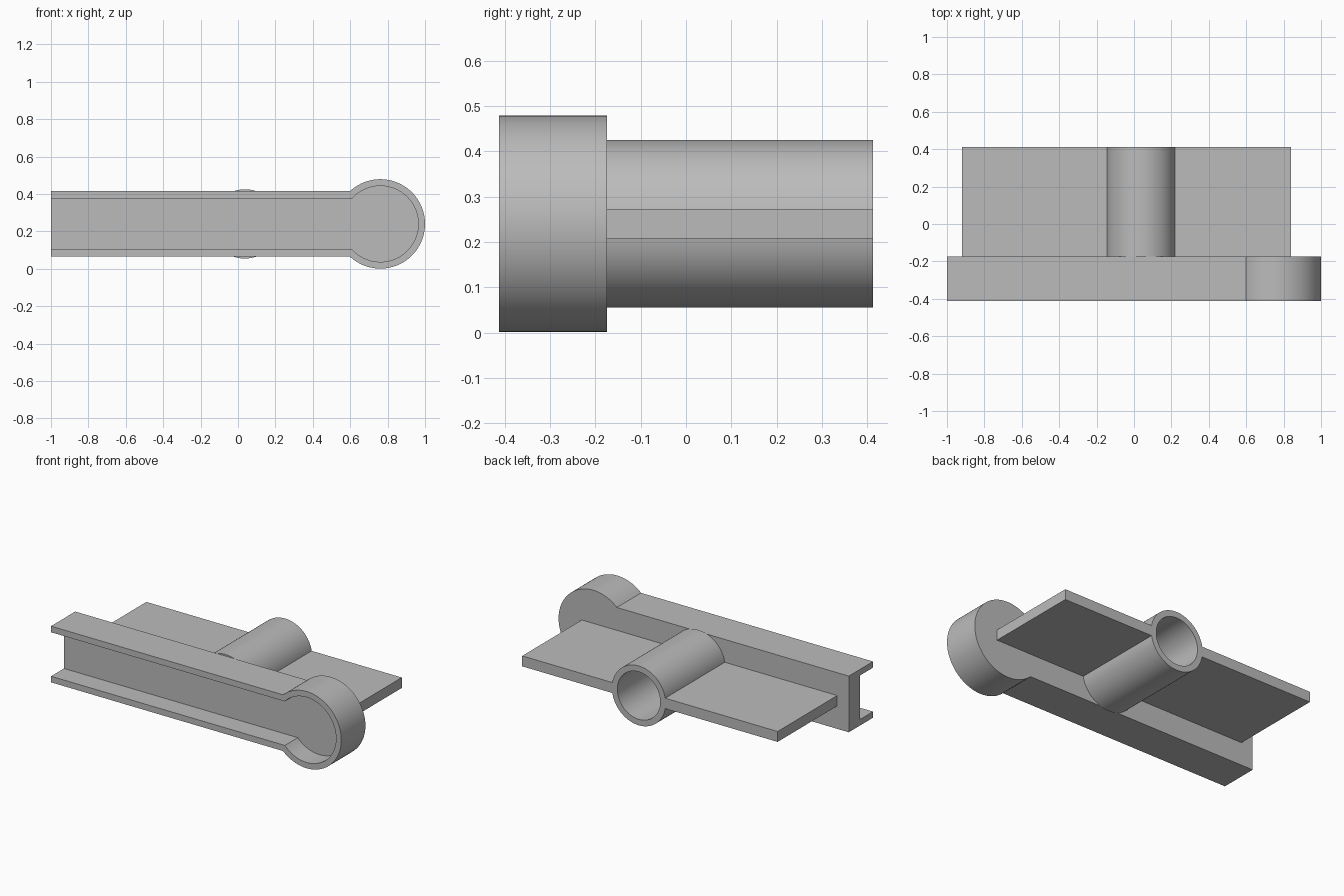
import bpy
import bmesh
from math import asin, cos, sin, pi, radians

if "Cube" in bpy.data.objects:
    bpy.data.objects.remove(bpy.data.objects["Cube"])

MID = 0.24                          # height of the shared centre line
FRONT, WEB, BACK, END = -0.412, -0.285, -0.174, 0.412

grey = bpy.data.materials.new("plain grey")
grey.use_nodes = True
colour = (0.5, 0.5, 0.5, 1)
grey.diffuse_color = colour
grey.node_tree.nodes["Principled BSDF"].inputs["Base Color"].default_value = colour


def arc(cx, r, start, stop, steps=64):
    return [(cx + r * cos(start + (stop - start) * i / steps),
             MID + r * sin(start + (stop - start) * i / steps))
            for i in range(steps + 1)]


def extrude(name, outline, y0, y1):
    """Solid made by pushing an x-z outline from y0 to y1."""
    bm = bmesh.new()
    face = bm.faces.new([bm.verts.new((x, y0, z)) for x, z in outline])
    grown = bmesh.ops.extrude_face_region(bm, geom=[face])["geom"]
    moved = [v for v in grown if isinstance(v, bmesh.types.BMVert)]
    bmesh.ops.translate(bm, verts=moved, vec=(0, y1 - y0, 0))
    bmesh.ops.recalc_face_normals(bm, faces=bm.faces)
    mesh = bpy.data.meshes.new(name)
    bm.to_mesh(mesh)
    bm.free()
    mesh.materials.append(grey)
    obj = bpy.data.objects.new(name, mesh)
    bpy.context.collection.objects.link(obj)
    return obj


def carve(obj, cutter):
    """Subtract the cutter, delete it and smooth the curved walls."""
    mod = obj.modifiers.new("cut", "BOOLEAN")
    mod.operation, mod.solver, mod.object = "DIFFERENCE", "EXACT", cutter
    bpy.ops.object.select_all(action="DESELECT")
    bpy.context.view_layer.objects.active = obj
    obj.select_set(True)
    bpy.ops.object.modifier_apply(modifier=mod.name)
    bpy.data.objects.remove(cutter)
    bpy.ops.object.shade_smooth_by_angle(angle=radians(30))


def keyhole(x_end, cx, r, half):
    """Straight bar of given half height ending in a round head."""
    a = pi - asin(half / r)
    return [(x_end, MID + half)] + arc(cx, r, a, -a) + [(x_end, MID - half)]


# Channel beam with a round head, hollowed from the front and open at one end
beam = extrude("channel_beam", keyhole(-1, 0.761, 0.239, 0.175), FRONT, BACK)
pocket = extrude("pocket_cutter", keyhole(-1.1, 0.761, 0.203, 0.137), FRONT - 0.1, WEB)
carve(beam, pocket)

# Rear tube with a flat wing on each side
tube_x, tube_r, half = 0.037, 0.185, 0.0325
a = asin(half / tube_r)
section = ([(0.84, MID - half), (0.84, MID + half)]
           + arc(tube_x, tube_r, a, pi - a)
           + [(-0.92, MID + half), (-0.92, MID - half)]
           + arc(tube_x, tube_r, pi + a, 2 * pi - a))
wings = extrude("winged_tube", section, BACK, END)
bore = extrude("bore_cutter", arc(tube_x, 0.148, 0, 2 * pi)[:-1], BACK - 0.1, END + 0.1)
carve(wings, bore)
